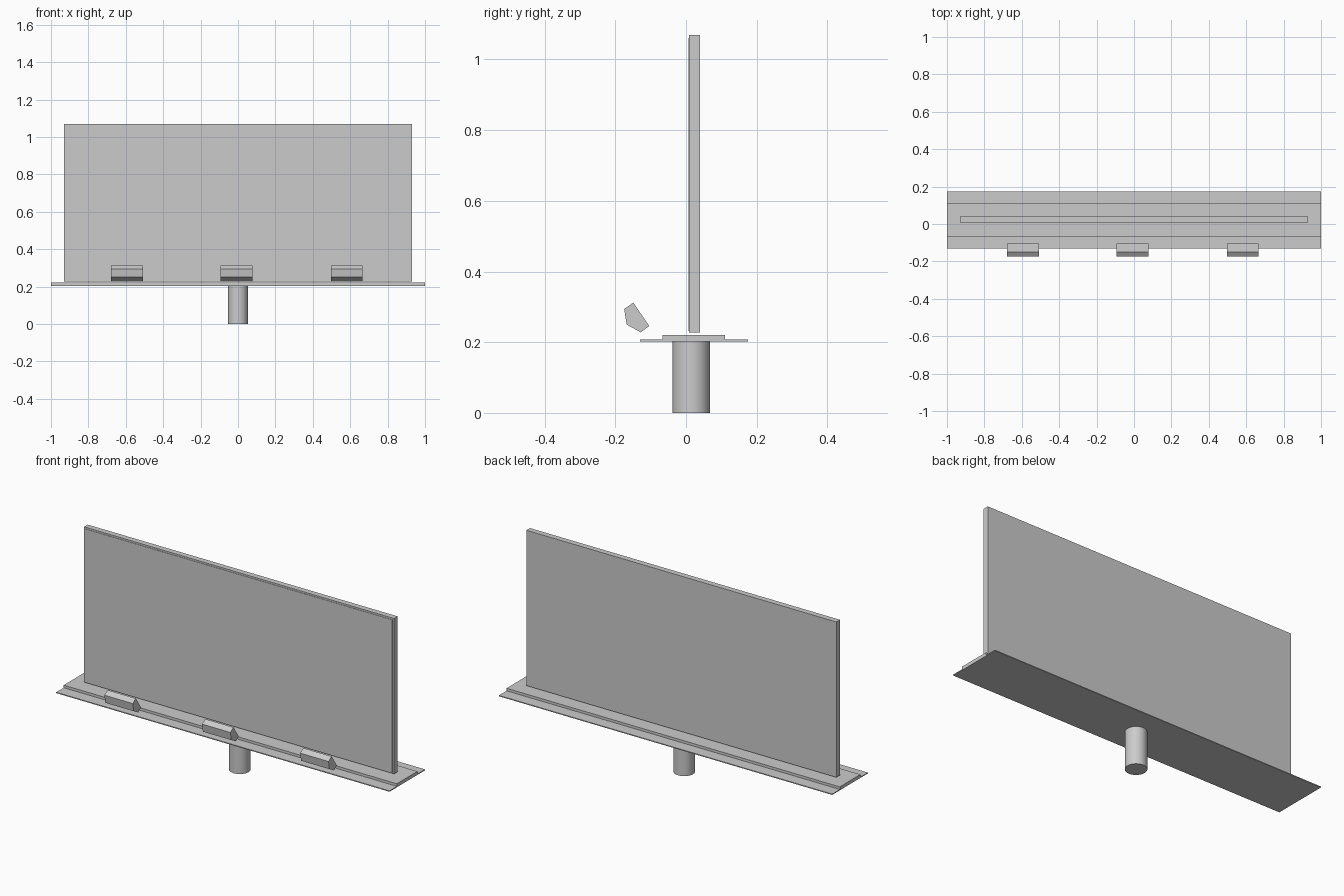
import bpy

if "Cube" in bpy.data.objects:
    bpy.data.objects.remove(bpy.data.objects["Cube"])


def prism(name, profile, x0, x1):
    """Extrude a (y, z) profile along x."""
    n = len(profile)
    verts = [(x, y, z) for x in (x0, x1) for y, z in profile]
    faces = [tuple(range(n))[::-1], tuple(range(n, 2 * n))]
    faces += [(i, (i + 1) % n, n + (i + 1) % n, n + i) for i in range(n)]
    mesh = bpy.data.meshes.new(name)
    mesh.from_pydata(verts, [], faces)
    obj = bpy.data.objects.new(name, mesh)
    bpy.context.collection.objects.link(obj)
    return obj


def box(name, half_x, y0, y1, z0, z1):
    return prism(name, [(y0, z0), (y1, z0), (y1, z1), (y0, z1)], -half_x, half_x)


# walkway: thin wide tray with a thicker deck on top
box("walkway_tray", 1.0, -0.13, 0.175, 0.202, 0.207)
box("walkway_deck", 1.0, -0.066, 0.11, 0.207, 0.221)

# display board with a thin poster sheet on its front
box("display_board", 0.93, 0.009, 0.04, 0.227, 1.07)
box("poster_sheet", 0.92, 0.007, 0.009, 0.232, 1.061)

# support post
bpy.ops.mesh.primitive_cylinder_add(vertices=32, radius=0.053, depth=0.202,
                                    location=(0, 0.015, 0.101))
post = bpy.context.object
post.name = "support_post"
bpy.ops.object.shade_smooth_by_angle()

# floodlights in front of the board
lamp = [(-0.128, 0.228), (-0.104, 0.246), (-0.149, 0.312), (-0.175, 0.294), (-0.168, 0.25)]
for i, x in enumerate((-0.594, -0.008, 0.581)):
    prism(f"floodlight_{i + 1}", lamp, x - 0.085, x + 0.085)
